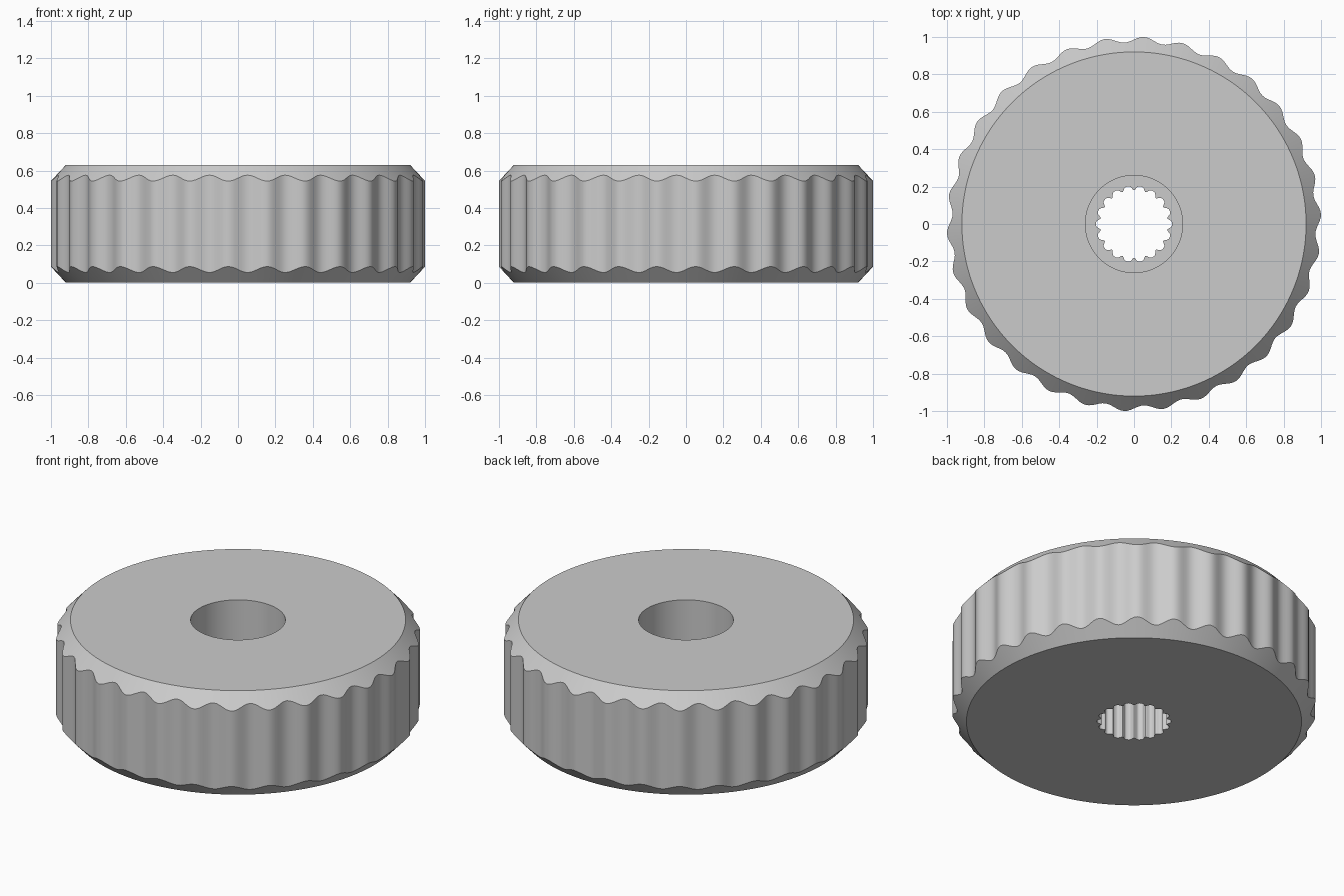
import bpy, bmesh
from math import cos, sin, radians, pi

cube = bpy.data.objects.get("Cube")
if cube:
    bpy.data.objects.remove(cube, do_unlink=True)

SEGMENTS = 360
HEIGHT = 0.63
FACE_R = 0.92       # flat top and bottom
SLOPE = 1.07        # chamfer steepness
FLOOR = 0.32        # step inside the bore


def flute(a):
    """Radius of the fluted grip."""
    return 0.986 + 0.015 * cos(30 * (a - radians(3)))


def spline(a):
    """Radius of the toothed shaft hole: wide grooves, narrow rounded teeth."""
    tooth = (0.5 + 0.5 * cos(18 * (a - pi / 2))) ** 2
    return 0.203 - 0.022 * tooth


def circle(r):
    return lambda a: r


def chamfer(a):
    return (flute(a) - FACE_R) * SLOPE


# Closed cross-section: radius and height of each ring, as functions of angle
RINGS = [
    (circle(FACE_R), lambda a: 0),
    (flute, chamfer),
    (flute, lambda a: HEIGHT - chamfer(a)),
    (circle(FACE_R), lambda a: HEIGHT),
    (circle(0.26), lambda a: HEIGHT),
    (circle(0.26), lambda a: FLOOR),
    (spline, lambda a: FLOOR),
    (spline, lambda a: 0),
]

bm = bmesh.new()
angles = [2 * pi * i / SEGMENTS for i in range(SEGMENTS)]
rings = [[bm.verts.new((r(a) * cos(a), r(a) * sin(a), z(a))) for a in angles]
         for r, z in RINGS]
for k, ring in enumerate(rings):
    upper = rings[(k + 1) % len(rings)]
    for i in range(SEGMENTS):
        j = (i + 1) % SEGMENTS
        bm.faces.new((ring[i], ring[j], upper[j], upper[i]))
bmesh.ops.recalc_face_normals(bm, faces=bm.faces)

mesh = bpy.data.meshes.new("fluted_knob")
bm.to_mesh(mesh)
bm.free()
knob = bpy.data.objects.new("fluted_knob", mesh)
bpy.context.collection.objects.link(knob)

# Plain grey material
grey = bpy.data.materials.new("light_grey")
grey.use_nodes = True
colour = (0.6, 0.6, 0.6, 1)
grey.diffuse_color = colour
grey.node_tree.nodes["Principled BSDF"].inputs["Base Color"].default_value = colour
mesh.materials.append(grey)

# Smooth walls, crisp rims
bpy.ops.object.select_all(action="DESELECT")
knob.select_set(True)
bpy.context.view_layer.objects.active = knob
bpy.ops.object.shade_smooth_by_angle(angle=radians(30))
